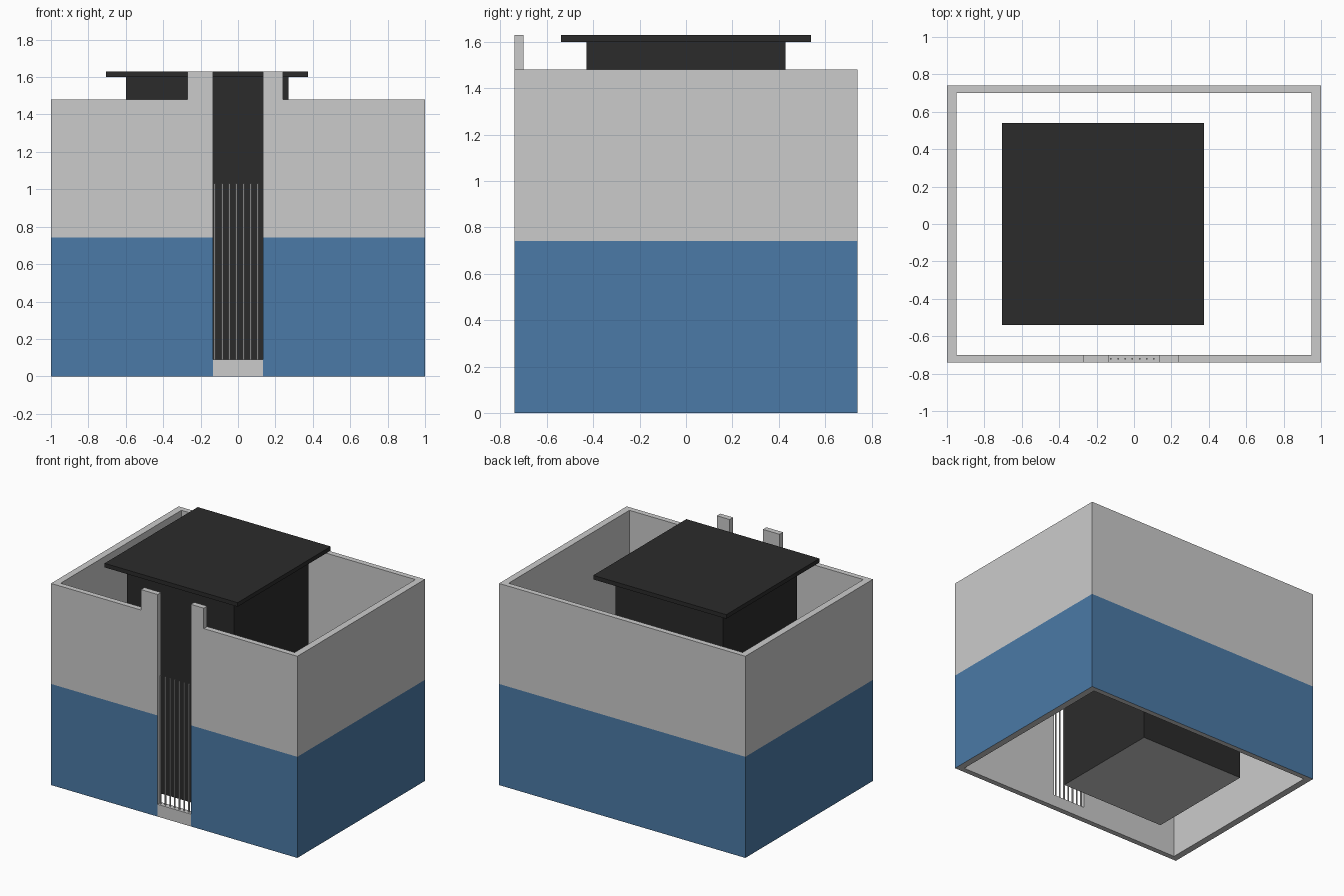
import bpy, bmesh
from mathutils import Vector

if "Cube" in bpy.data.objects:
    bpy.data.objects.remove(bpy.data.objects["Cube"])


def material(name, rgb):
    m = bpy.data.materials.new(name)
    m.diffuse_color = (*rgb, 1)
    m.use_nodes = True
    m.node_tree.nodes["Principled BSDF"].inputs["Base Color"].default_value = m.diffuse_color
    return m


blue = material("blue", (0.07, 0.195, 0.385))
black = material("black", (0.024, 0.024, 0.024))


def prism(name, plan, z0, z1, split=None, paint=None, colour=None):
    """Extrude a plan outline; faces passing paint(face) get colour, others stay grey."""
    bm = bmesh.new()
    base = bm.faces.new([bm.verts.new((x, y, z0)) for x, y in plan])
    top = bmesh.ops.extrude_face_region(bm, geom=[base], use_keep_orig=True)["geom"]
    verts = [g for g in top if isinstance(g, bmesh.types.BMVert)]
    bmesh.ops.translate(bm, verts=verts, vec=(0, 0, z1 - z0))
    if split:
        bmesh.ops.bisect_plane(bm, geom=bm.verts[:] + bm.edges[:] + bm.faces[:],
                               plane_co=(0, 0, split), plane_no=(0, 0, 1))
    bmesh.ops.recalc_face_normals(bm, faces=bm.faces[:])
    bm.normal_update()
    mesh = bpy.data.meshes.new(name)
    if colour:
        mesh.materials.append(None)
        mesh.materials.append(colour)
        for f in bm.faces:
            f.material_index = int(paint(f))
    bm.to_mesh(mesh)
    bm.free()
    ob = bpy.data.objects.new(name, mesh)
    bpy.context.collection.objects.link(ob)
    return ob


def box(name, x0, x1, y0, y1, z0, z1, **kw):
    return prism(name, [(x0, y0), (x1, y0), (x1, y1), (x0, y1)], z0, z1, **kw)


X, Y, IX, IY = 1.0, 0.74, 0.95, 0.70      # outer and inner wall half sizes
SLOT, H, BAND = 0.135, 1.48, 0.742        # slot half width, wall height, blue band top


def outer_lower(f):
    c = f.calc_center_median()
    return abs(f.normal.z) < 0.5 and c.z < BAND and (abs(c.x) > 0.99 or abs(c.y) > Y - 0.01)


# Open wall ring with a gap in the front, blue on the lower outside
half = [(SLOT, -Y), (X, -Y), (X, Y)]
inner = [(IX, IY), (IX, -IY), (SLOT, -IY)]
plan = half + [(-x, y) for x, y in reversed(half)]
plan += [(-x, y) for x, y in reversed(inner)] + inner
prism("walls", plan, 0, H, split=BAND, paint=outer_lower, colour=blue)

# Sill and raised posts beside the slot
box("slot_sill", -SLOT, SLOT, -Y, -IY, 0, 0.09)
box("left_post", -0.27, -SLOT, -Y, -IY, H, 1.63)
box("right_post", SLOT, 0.24, -Y, -IY, H, 1.63)

# Thin bars standing on the sill
for i in range(7):
    x = -0.123 + i * 0.0382
    box(f"slot_bar_{i + 1}", x - 0.004, x + 0.004, -0.724, -0.716, 0.09, 1.03)

# Dark inner block with a grey underside, and its overhanging lid
box("inner_block", -0.6, 0.27, -0.43, 0.43, 0, 1.6,
    paint=lambda f: f.normal.z > -0.5, colour=black)
box("lid", -0.705, 0.375, -0.54, 0.54, 1.6, 1.63,
    paint=lambda f: True, colour=black)
